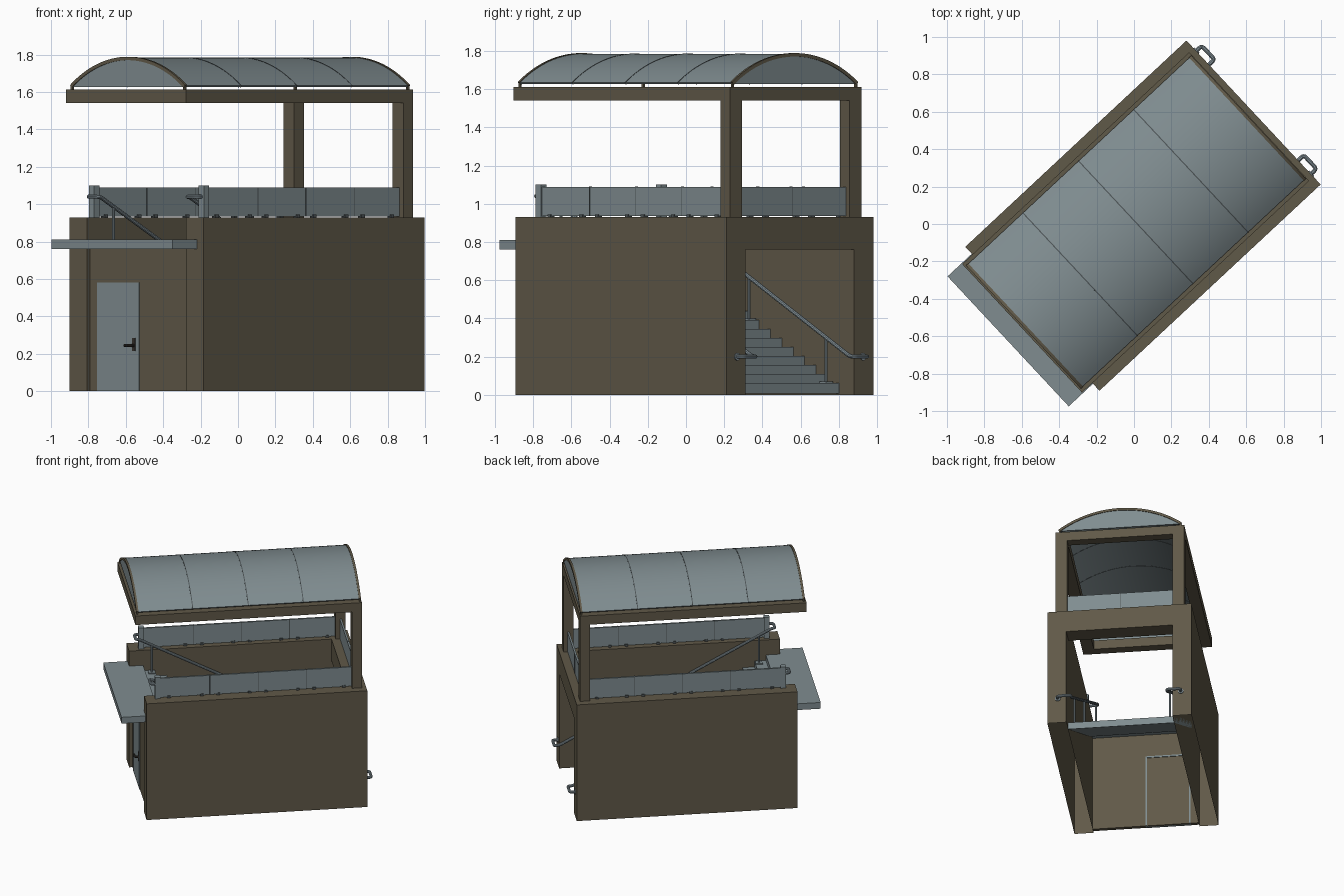
import bpy, bmesh, math
from mathutils import Vector, Matrix

if "Cube" in bpy.data.objects:
    bpy.data.objects.remove(bpy.data.objects["Cube"])

# Built along its own long axis (x), then turned in plan
TURN = Matrix.Rotation(math.radians(43), 4, 'Z')


def colour(name, rgb):
    m = bpy.data.materials.new(name)
    m.diffuse_color = (*rgb, 1)
    m.use_nodes = True
    m.node_tree.nodes["Principled BSDF"].inputs["Base Color"].default_value = m.diffuse_color
    return m


STONE = colour("olive_brown_concrete", (0.118, 0.100, 0.065))
GREY = colour("blue_grey", (0.215, 0.265, 0.28))
STEEL = colour("steel", (0.25, 0.31, 0.34))
DARK = colour("dark_brown", (0.035, 0.03, 0.025))
SEAM = colour("seam_grey", (0.075, 0.09, 0.095))


def finish(name, bm, mat, smooth=False):
    bmesh.ops.recalc_face_normals(bm, faces=bm.faces)
    bm.transform(TURN)
    me = bpy.data.meshes.new(name)
    bm.to_mesh(me)
    bm.free()
    me.materials.append(mat)
    ob = bpy.data.objects.new(name, me)
    bpy.context.collection.objects.link(ob)
    if smooth:
        bpy.ops.object.select_all(action='DESELECT')
        ob.select_set(True)
        bpy.context.view_layer.objects.active = ob
        bpy.ops.object.shade_smooth_by_angle(angle=math.radians(35))
    return ob


def boxes(name, mat, items, open_bottom=False):
    """Each item is (x0, x1, y0, y1, z0, z1)."""
    bm = bmesh.new()
    for x0, x1, y0, y1, z0, z1 in items:
        size = Matrix.Diagonal((x1 - x0, y1 - y0, z1 - z0, 1))
        mid = Matrix.Translation(((x0 + x1) / 2, (y0 + y1) / 2, (z0 + z1) / 2))
        bmesh.ops.create_cube(bm, size=1, matrix=mid @ size)
    if open_bottom:
        low = [f for f in bm.faces if abs(f.normal.z) > 0.9 and f.calc_center_median().z < 0.01]
        bmesh.ops.delete(bm, geom=low, context='FACES')
    return finish(name, bm, mat)


def both(x0, x1, y0, y1, z0, z1):
    """A box and its twin across the long axis."""
    return [(x0, x1, y0, y1, z0, z1), (x0, x1, -y1, -y0, z0, z1)]


def prism(name, mat, loop, offset, smooth=False):
    bm = bmesh.new()
    face = bm.faces.new([bm.verts.new(p) for p in loop])
    ext = bmesh.ops.extrude_face_region(bm, geom=[face])
    verts = [g for g in ext["geom"] if isinstance(g, bmesh.types.BMVert)]
    bmesh.ops.translate(bm, verts=verts, vec=offset)
    return finish(name, bm, mat, smooth)


def tube(name, mat, pts, radius, bend=0.03):
    """Round pipe along a path with rounded corners."""
    pts = [Vector(p) for p in pts]
    path = [pts[0]]
    for a, b, c in zip(pts, pts[1:], pts[2:]):
        r = min(bend, (a - b).length * 0.45, (c - b).length * 0.45)
        p, q = b + (a - b).normalized() * r, b + (c - b).normalized() * r
        for i in range(5):
            t = i / 4
            path.append(p * (1 - t) ** 2 + b * 2 * t * (1 - t) + q * t * t)
    path.append(pts[-1])
    bm = bmesh.new()
    rings, n = [], 10
    for i, p in enumerate(path):
        d = (path[min(i + 1, len(path) - 1)] - path[max(i - 1, 0)]).normalized()
        ref = Vector((0, 0, 1)) if abs(d.z) < 0.9 else Vector((1, 0, 0))
        s = d.cross(ref).normalized()
        t = s.cross(d)
        rings.append([bm.verts.new(p + radius * (s * math.cos(k * math.tau / n) + t * math.sin(k * math.tau / n)))
                      for k in range(n)])
    for r0, r1 in zip(rings, rings[1:]):
        for k in range(n):
            bm.faces.new((r0[k], r0[(k + 1) % n], r1[(k + 1) % n], r1[k]))
    bm.faces.new(rings[0])
    bm.faces.new(rings[-1])
    return finish(name, bm, mat, True)


# Side walls, rear lintel and front wall with a doorway
F, B, W, I = -0.743, 0.874, 0.526, 0.388
boxes("side_walls", STONE, both(F, B, I, W, 0, 0.93), open_bottom=True)
boxes("rear_lintel", STONE, [(B - 0.135, B, -I, I, 0.76, 0.93)])
boxes("front_wall", STONE, [(-0.719, -0.69, -I, 0, 0, 0.76), (-0.719, -0.69, 0.33, I, 0, 0.76),
                            (-0.719, -0.69, 0, 0.33, 0.58, 0.76)])

# Door with frame and handle
boxes("door_frame", GREY, [(-0.724, -0.685, 0, 0.012, 0, 0.58), (-0.724, -0.685, 0.318, 0.33, 0, 0.58),
                           (-0.724, -0.685, 0.012, 0.318, 0.568, 0.58)])
boxes("door", GREY, [(-0.722, -0.705, 0.012, 0.318, 0.0, 0.568)])
boxes("door_back", STONE, [(-0.704, -0.69, 0.012, 0.318, 0, 0.568)])
boxes("door_plate", DARK, [(-0.727, -0.722, 0.028, 0.05, 0.215, 0.285)])
tube("door_handle", DARK, [(-0.722, 0.04, 0.245), (-0.75, 0.04, 0.245), (-0.75, 0.085, 0.245)], 0.008, 0.01)

# Landing slab and canopy over the door
boxes("landing", GREY, [(-0.92, F, -0.475, 0.475, 0.76, 0.81), (F, -0.64, -I, I, 0.76, 0.81)])

# Staircase as one stepped profile
GO, RISE, X0, Z0, N = 0.0875, 0.0469, 0.757, 0.063, 16
steps = [(X0, -I, 0.008)]
for k in range(N):
    z = Z0 + k * RISE
    steps += [(X0 - k * GO, -I, z), (X0 - (k + 1) * GO, -I, z)]
steps += [(X0 - N * GO, -I, 0.76), (X0 - N * GO + 0.05, -I, 0.72)]
prism("stairs", GREY, steps, (0, 2 * I, 0))


# Handrails with looped ends, balusters and foot plates
def rail_z(x):
    return 0.2 + 0.536 * (0.885 - x)


for s, side in ((1, "left"), (-1, "right")):
    y = s * 0.35
    tube(side + "_handrail", STEEL, [
        (-0.65, s * 0.43, 1.04), (-0.70, s * 0.43, 1.04), (-0.70, y, 1.04), (-0.675, y, rail_z(-0.675)),
        (0.88, y, 0.203), (0.915, y, 0.2), (0.915, s * 0.45, 0.2), (B, s * 0.45, 0.2)], 0.011)
    tube(side + "_rail_rosette", STEEL, [(B, s * 0.45, 0.2), (B + 0.006, s * 0.45, 0.2)], 0.02)
    for i, (x, foot) in enumerate(((0.70, 0.063), (0.108, 0.391), (-0.583, 0.766))):
        tube(f"{side}_baluster_{i}", STEEL, [(x, y, foot), (x, y, rail_z(x))], 0.008)
        boxes(f"{side}_baluster_foot_{i}", GREY, [(x - 0.025, x + 0.025, y - 0.025, y + 0.025, foot, foot + 0.008)])

# Parapet panels, their end posts, joints and clamps
boxes("parapet_posts", GREY, both(-0.67, -0.63, 0.41, 0.45, 0.93, 1.10))
cuts = [-0.63, -0.267, 0.085, 0.437, 0.772]
panels, joints, clamps = [], [], []
for a, b in zip(cuts, cuts[1:]):
    panels += both(a, b, 0.427, 0.441, 0.935, 1.088)
    for x in (a + 0.06, b - 0.06):
        clamps += both(x - 0.012, x + 0.012, 0.42, 0.448, 0.93, 0.945)
for x in cuts[1:-1]:
    joints += both(x - 0.002, x + 0.002, 0.425, 0.443, 0.935, 1.089)
panels.append((0.80, 0.814, -0.385, 0.385, 0.935, 1.088))
joints.append((0.798, 0.816, -0.002, 0.002, 0.935, 1.089))
boxes("parapet_panels", GREY, panels)
boxes("parapet_joints", SEAM, joints)
boxes("parapet_clamps", SEAM, clamps)

# Rear posts and ring beam carrying the roof
RF, RB, RW = -0.818, 0.842, 0.47
boxes("roof_posts", STONE, both(RB - 0.072, RB, RW - 0.085, RW, 0.93, 1.54))
boxes("ring_beam", STONE, both(RF, RB, RW - 0.085, RW, 1.54, 1.612)
      + [(RB - 0.072, RB, -RW + 0.085, RW - 0.085, 1.54, 1.612),
         (RF, RF + 0.072, -RW + 0.085, RW - 0.085, 1.54, 1.612)])

# Barrel roof
HALF, BASE, SAG = 0.447, 1.632, 0.15
RAD = (HALF ** 2 + SAG ** 2) / (2 * SAG)
ANG = math.asin(HALF / RAD)


def arc(x, dr, n=32):
    zc = BASE + SAG - RAD
    return [(x, (RAD + dr) * math.sin(a), zc + (RAD + dr) * math.cos(a))
            for a in (-ANG + 2 * ANG * i / n for i in range(n + 1))]


def vault(name, mat, x0, x1, inner, outer):
    prism(name, mat, arc(x0, outer) + arc(x0, inner)[::-1], (x1 - x0, 0, 0), True)


E0, E1 = -0.80, 0.83
vault("roof_shell", GREY, E0, E1, -0.008, 0.002)
for i, x in enumerate((-0.394, 0.013, 0.416)):
    vault(f"roof_seam_{i}", SEAM, x - 0.003, x + 0.003, -0.009, 0.0035)
for name, x in (("front", E0), ("rear", E1)):
    vault(name + "_roof_rim", STONE, x - 0.008, x + 0.008, -0.012, 0.006)
    prism(name + "_gable", GREY, arc(x - 0.003, -0.006), (0.006, 0, 0))
boxes("roof_brackets", STONE, both(E0 - 0.006, E0 + 0.006, HALF - 0.012, HALF, 1.61, 1.637)
      + both(E1 - 0.006, E1 + 0.006, HALF - 0.012, HALF, 1.61, 1.637))
